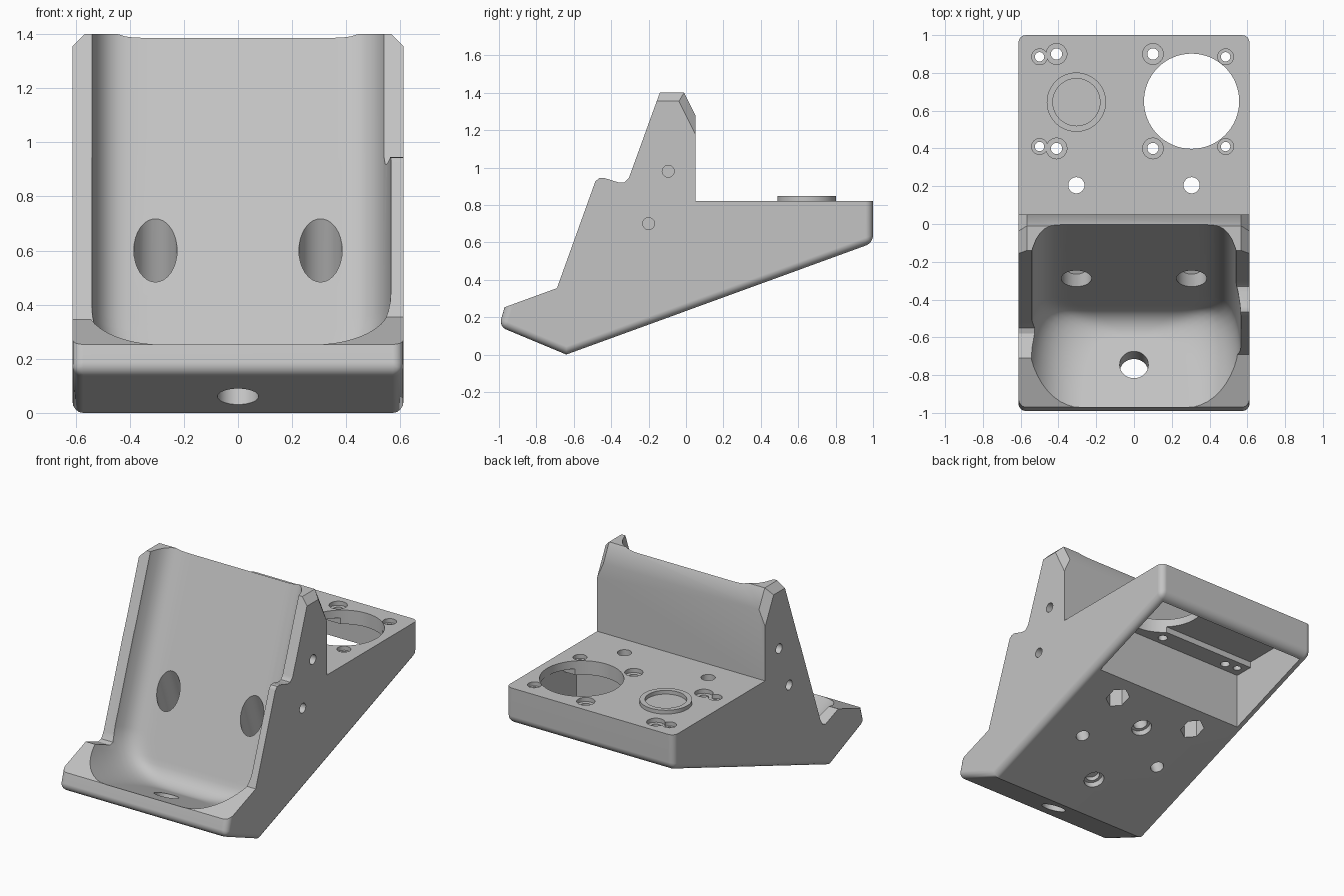
import bpy, bmesh, math
from mathutils import Vector

default = bpy.data.objects.get("Cube")
if default:
    bpy.data.objects.remove(default)

grey = bpy.data.materials.new("light_grey_plastic")
grey.use_nodes = True
grey.diffuse_color = (0.55, 0.55, 0.55, 1)
shader = next(n for n in grey.node_tree.nodes if n.type == 'BSDF_PRINCIPLED')
shader.inputs["Base Color"].default_value = grey.diffuse_color

W = 0.612                                   # half width of the stand
TILT = math.radians(20)
UP = Vector((0, math.sin(TILT), math.cos(TILT)))      # along the leaning wall
OUT = Vector((0, -math.cos(TILT), math.sin(TILT)))    # out of the leaning wall
BORE = Vector((0, -math.sin(TILT), math.cos(TILT)))   # square to the sloped underside


def finish(bm, name):
    bmesh.ops.recalc_face_normals(bm, faces=bm.faces)
    mesh = bpy.data.meshes.new(name)
    bm.to_mesh(mesh)
    bm.free()
    mesh.materials.append(grey)
    obj = bpy.data.objects.new(name, mesh)
    bpy.context.collection.objects.link(obj)
    return obj


def prism(profile, x0, x1):
    """Side profile of (y, z) points extruded along x."""
    bm = bmesh.new()
    face = bm.faces.new([bm.verts.new((x0, y, z)) for y, z in profile])
    new = bmesh.ops.extrude_face_region(bm, geom=[face])["geom"]
    moved = [v for v in new if isinstance(v, bmesh.types.BMVert)]
    bmesh.ops.translate(bm, verts=moved, vec=(x1 - x0, 0, 0))
    return bm


def loft(rings):
    bm = bmesh.new()
    rows = [[bm.verts.new(p) for p in ring] for ring in rings]
    n = len(rows[0])
    for a, b in zip(rows, rows[1:]):
        for i in range(n):
            bm.faces.new((a[i], a[(i + 1) % n], b[(i + 1) % n], b[i]))
    bm.faces.new(rows[0])
    bm.faces.new(rows[-1])
    return bm


def rod(start, axis, r, length, sides=32):
    bm = bmesh.new()
    bmesh.ops.create_cone(bm, cap_ends=True, segments=sides, radius1=r, radius2=r, depth=length)
    axis = Vector(axis).normalized()
    bm.transform(axis.to_track_quat('Z', 'Y').to_matrix().to_4x4())
    bmesh.ops.translate(bm, verts=bm.verts, vec=Vector(start) + axis * length / 2)
    return bm


def cut(obj, bm):
    tool = finish(bm, "cutter")
    tool.hide_render = True
    mod = obj.modifiers.new("cut", 'BOOLEAN')
    mod.operation = 'DIFFERENCE'
    mod.solver = 'EXACT'
    mod.object = tool
    bpy.context.view_layer.objects.active = obj
    bpy.ops.object.modifier_apply(modifier=mod.name)
    bpy.data.objects.remove(tool)


# Body: one side profile with a raised lug on the side wall
bm = prism([(-0.64, 0), (1, 0.597), (1, 0.822), (0.05, 0.822), (0.05, 1.28), (-0.01, 1.4),
            (-0.14, 1.4), (-0.305, 0.945), (-0.33, 0.92), (-0.36, 0.92), (-0.44, 0.945),
            (-0.465, 0.943), (-0.485, 0.925), (-0.69, 0.355), (-0.97, 0.253), (-1, 0.15)], -W, W)


def middle(e):
    return (e.verts[0].co + e.verts[1].co) / 2


def on_side(e):
    return abs(middle(e).x) > W - 0.01


def is_lower(e):
    m = middle(e)
    if on_side(e):
        return m.z < 0.366 * (m.y + 0.64) + 0.25 or m.y < -0.97
    return abs(m.y) > 0.99 and m.z < 0.7


bmesh.ops.bevel(bm, geom=[e for e in bm.edges if on_side(e) and middle(e).z > 1.3],
                offset=0.045, segments=1, affect='EDGES')
bmesh.ops.bevel(bm, geom=[e for e in bm.edges if is_lower(e)],
                offset=0.04, segments=4, profile=0.5, affect='EDGES')
body = finish(bm, "stand_body")

# Cradle: rounded pocket leaning back, with filleted floor
corner = Vector((0, -0.4806, 0.0736))


def inset(h, r):
    return r - math.sqrt(max(0, r * r - (r - h) ** 2)) if h < r else 0


def cradle_ring(h):
    half = []
    for i in range(13):
        t = math.pi / 2 * i / 12
        half.append((0.32 + 0.25 * math.sin(t) - inset(h, 0.29),
                     0.42 * (1 - math.cos(t)) ** 1.8 + inset(h, 0.12)))
    half.append((half[-1][0], 0.9))
    outline = half + [(-x, v) for x, v in reversed(half)]
    return [corner + UP * h + OUT * v + Vector((x, 0, 0)) for x, v in outline]


heights = [0.29 * (1 - math.cos(math.pi / 2 * i / 12)) for i in range(13)] + [1.7]
cut(body, loft([cradle_ring(h) for h in heights]))

# Lower wall on the side without the lug
cut(body, prism([(-0.14, 1.405), (-0.525, 0.345), (-0.55, 0.305), (-0.58, 0.298), (-0.71, 0.347),
                 (-0.8, 0.5), (-0.6, 1.405)], -0.7, -0.45))

# Hollow under the deck, open through the underside
cut(body, prism([(0.34, 0.1), (0.34, 0.73), (0.47, 0.73), (0.47, 0.77), (0.85, 0.77),
                 (0.85, 0.73), (0.95, 0.73), (0.95, 0.1)], -0.56, 0.56))

# Large round opening in the deck
cut(body, rod((0.305, 0.65, 0.6), (0, 0, 1), 0.252, 0.4, 64))

# Deck screw holes with counterbores
screws = [(x, y, 0.055, 0.03) for x in (-0.41, 0.1) for y in (0.4, 0.9)]
screws += [(x, y, 0.042, 0.025) for x in (-0.5, 0.485) for y in (0.41, 0.885)]
for x, y, wide, narrow in screws:
    cut(body, rod((x, y, 0.795), (0, 0, 1), wide, 0.1, 24))
    cut(body, rod((x, y, 0.65), (0, 0, 1), narrow, 0.3, 20))

for x in (-0.305, 0.305):
    # Vertical bolt holes with hexagonal nut pockets below
    cut(body, rod((x, 0.205, 0.1), (0, 0, 1), 0.043, 1, 24))
    cut(body, rod((x, 0.205, 0.1), (0, 0, 1), 0.075, 0.36, 6))
    # Wall bolt holes, wide from the cradle and narrow at the underside
    wall = Vector((x, -0.293, 0.612))
    cut(body, rod(wall - BORE * 0.3, BORE, 0.08, 0.6))
    cut(body, rod(wall - BORE * 0.7, BORE, 0.042, 0.5, 24))

# Drain hole in the cradle floor
cut(body, rod(Vector((0, -0.746, 0.168)) - UP * 0.3, UP, 0.076, 0.5))

# Stepped blind holes in the underside
for y, depth in ((0.075, 0.12), (-0.39, 0.03)):
    base = Vector((0, y, 0.364 * (y + 0.64)))
    cut(body, rod(base - BORE * 0.1, BORE, 0.064, 0.14, 24))
    cut(body, rod(base - BORE * 0.1, BORE, 0.045, 0.14 + depth, 24))

# Small blind holes in both sides
for side in (-1, 1):
    for y, z in ((-0.095, 0.98), (-0.2, 0.7)):
        cut(body, rod((side * 0.7, y, z), (-side, 0, 0), 0.032, 0.2, 20))

# Raised locating ring on the deck
rings = []
for r, z in ((0.157, 0.815), (0.157, 0.847), (0.125, 0.847), (0.125, 0.815), (0.157, 0.815)):
    rings.append([(-0.305 + r * math.cos(a), 0.645 + r * math.sin(a), z)
                  for a in (math.tau * i / 48 for i in range(48))])
bm = loft(rings)
bmesh.ops.delete(bm, geom=[f for f in bm.faces if len(f.verts) > 4], context='FACES_ONLY')
bmesh.ops.remove_doubles(bm, verts=bm.verts, dist=0.0001)
ring = finish(bm, "locating_ring")

# Smooth curved areas and keep real edges sharp
for obj in (body, ring):
    bpy.ops.object.select_all(action='DESELECT')
    obj.select_set(True)
    bpy.context.view_layer.objects.active = obj
    bpy.ops.object.shade_smooth_by_angle(angle=math.radians(30))
    weighted = obj.modifiers.new("even_shading", 'WEIGHTED_NORMAL')
    weighted.keep_sharp = True
